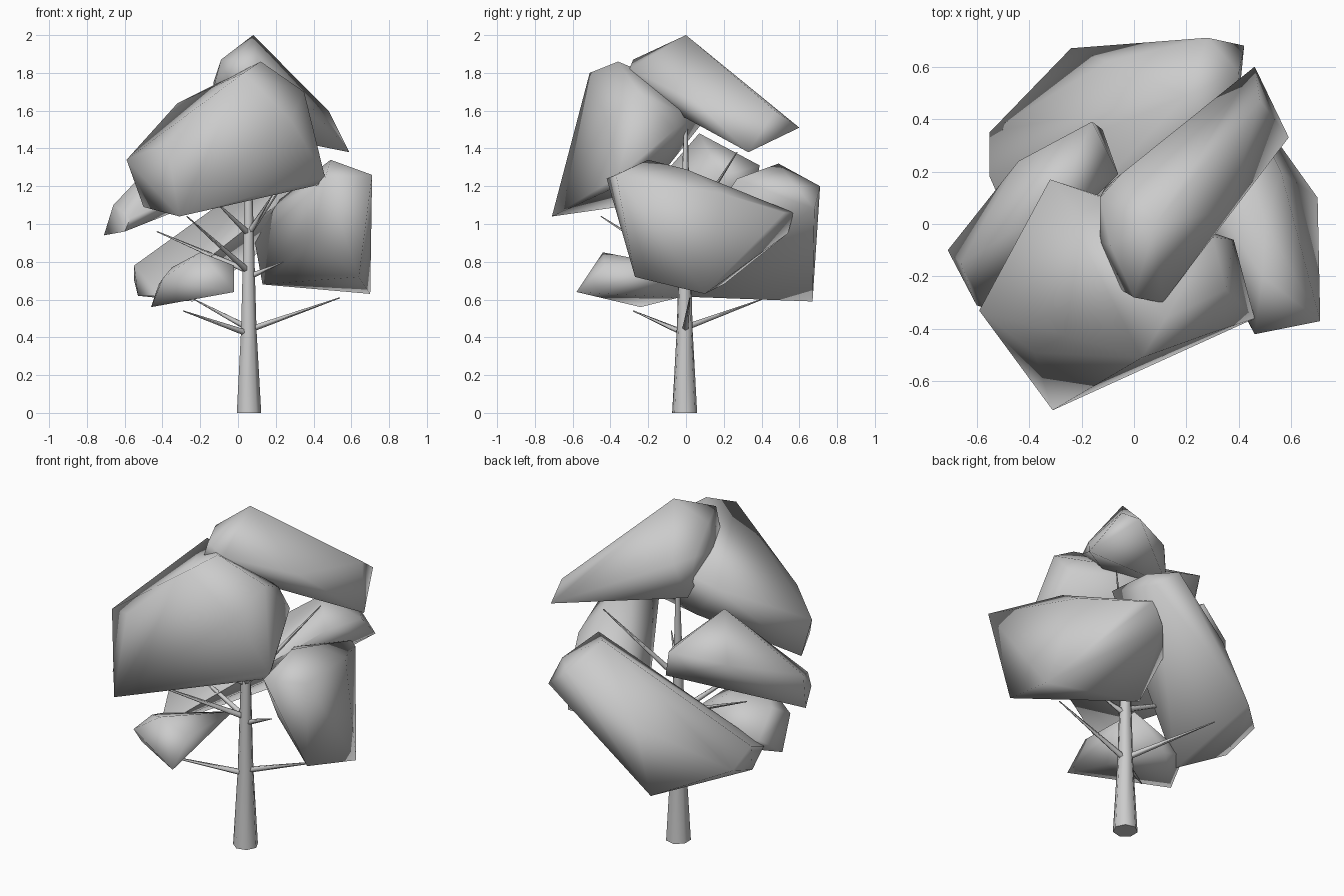
import bpy, bmesh, math
from mathutils import Vector


def finish(name, bm, angle):
    bmesh.ops.recalc_face_normals(bm, faces=bm.faces)
    me = bpy.data.meshes.new(name)
    bm.to_mesh(me)
    bm.free()
    ob = bpy.data.objects.new(name, me)
    bpy.context.collection.objects.link(ob)
    bpy.ops.object.select_all(action='DESELECT')
    ob.select_set(True)
    bpy.context.view_layer.objects.active = ob
    bpy.ops.object.shade_smooth_by_angle(angle=math.radians(angle))
    return ob


def tube(name, rings, sides):
    """Tapered tube through (point, radius) rings."""
    bm = bmesh.new()
    axis = (Vector(rings[-1][0]) - Vector(rings[0][0])).normalized()
    rot = Vector((0, 0, 1)).rotation_difference(axis)
    loops = []
    for p, r in rings:
        loops.append([bm.verts.new(Vector(p) + rot @ Vector(
            (r * math.cos(math.tau * i / sides), r * math.sin(math.tau * i / sides), 0)))
            for i in range(sides)])
    for a, b in zip(loops, loops[1:]):
        for i in range(sides):
            j = (i + 1) % sides
            bm.faces.new((a[i], a[j], b[j], b[i]))
    bm.faces.new(loops[0][::-1])
    bm.faces.new(loops[-1])
    return finish(name, bm, 80)


def clump(name, points):
    """Faceted leaf mass: convex hull of its corner points, softly shaded."""
    bm = bmesh.new()
    for p in points:
        bm.verts.new(p)
    bmesh.ops.convex_hull(bm, input=bm.verts)
    inner = [v for v in bm.verts if not v.link_faces]
    bmesh.ops.delete(bm, geom=inner, context='VERTS')
    return finish(name, bm, 85)


# trunk
tube("trunk", [((0.055, -0.007, 0), 0.068), ((0.055, -0.007, 0.44), 0.043),
               ((0.055, -0.005, 1.0), 0.027), ((0.055, 0, 1.6), 0.008)], 7)

# branches: trunk height, tip
branches = [
    (0.44, (0.54, 0.02, 0.61)), (0.42, (-0.29, -0.28, 0.54)), (0.45, (-0.23, 0.40, 0.60)),
    (0.75, (-0.43, 0.05, 0.96)), (0.72, (0.24, -0.03, 0.80)),
    (0.75, (-0.27, -0.45, 1.04)), (0.95, (-0.12, -0.25, 1.12)), (0.95, (0.35, 0.27, 1.38)),
    (0.95, (0.18, -0.12, 1.15)),
]
for i, (h, tip) in enumerate(branches):
    tube(f"branch_{i + 1}", [((0.055, -0.005, h), 0.018), (tip, 0.003)], 5)

# leaf masses
clump("leaves_top", [
    (0.08, 0.0, 2.0), (0.46, 0.60, 1.51), (0.59, 0.33, 1.38), (0.48, 0.47, 1.6),
    (0.11, -0.30, 1.82), (0.0, -0.28, 1.87), (-0.05, -0.25, 1.76), (-0.09, -0.08, 1.87),
    (-0.13, -0.07, 1.72), (-0.13, 0.10, 1.75), (-0.05, 0.19, 1.72), (0.10, -0.11, 1.62),
    (-0.11, 0.14, 1.52), (0.36, 0.05, 1.65)])
clump("leaves_front", [
    (-0.31, -0.71, 1.04), (-0.59, -0.33, 1.34), (-0.50, -0.36, 1.09), (0.46, -0.36, 1.25),
    (0.44, -0.34, 1.21), (0.12, -0.36, 1.86), (0.03, -0.51, 1.80), (-0.32, 0.17, 1.64),
    (0.35, -0.25, 1.70), (0.38, -0.06, 1.50), (0.30, -0.05, 1.60),
    (-0.10, -0.58, 1.45), (-0.38, -0.49, 1.43), (0.0, -0.10, 1.30), (0.28, -0.42, 1.55)])
clump("leaves_right", [
    (0.49, -0.20, 1.34), (0.46, -0.42, 1.24), (0.71, -0.37, 1.26), (0.70, 0.10, 0.63),
    (0.64, -0.27, 0.72), (0.13, 0.20, 0.68), (0.09, 0.35, 0.90), (0.40, 0.52, 1.06),
    (0.34, 0.57, 1.06), (0.25, 0.54, 0.95), (0.12, 0.36, 1.05), (0.40, -0.20, 0.92),
    (0.56, 0.20, 1.16), (0.50, 0.0, 1.29)])
clump("leaves_back", [
    (0.28, 0.71, 1.20), (0.42, 0.68, 1.08), (0.20, 0.49, 1.32), (0.40, 0.58, 1.20),
    (0.38, 0.27, 1.24), (-0.24, 0.67, 0.59), (-0.55, 0.35, 0.70), (-0.55, 0.18, 0.78),
    (-0.53, 0.14, 0.62), (0.05, 0.25, 0.95), (-0.41, -0.14, 0.62), (-0.10, 0.62, 0.95)])
clump("leaves_left", [
    (-0.71, -0.10, 0.94), (-0.60, -0.31, 0.96), (-0.66, -0.15, 1.10), (-0.57, -0.32, 1.03),
    (-0.44, 0.24, 1.25), (-0.30, 0.07, 1.48), (-0.16, 0.39, 1.31), (-0.12, 0.36, 1.15),
    (-0.06, 0.19, 1.25)])
clump("leaves_low", [
    (-0.20, -0.44, 0.85), (-0.46, -0.24, 0.56), (-0.02, -0.58, 0.64), (-0.02, -0.43, 0.78),
    (-0.40, -0.40, 0.71), (-0.35, -0.30, 0.77), (-0.42, -0.08, 0.68), (-0.02, -0.02, 0.77),
    (-0.25, -0.04, 0.61)])
